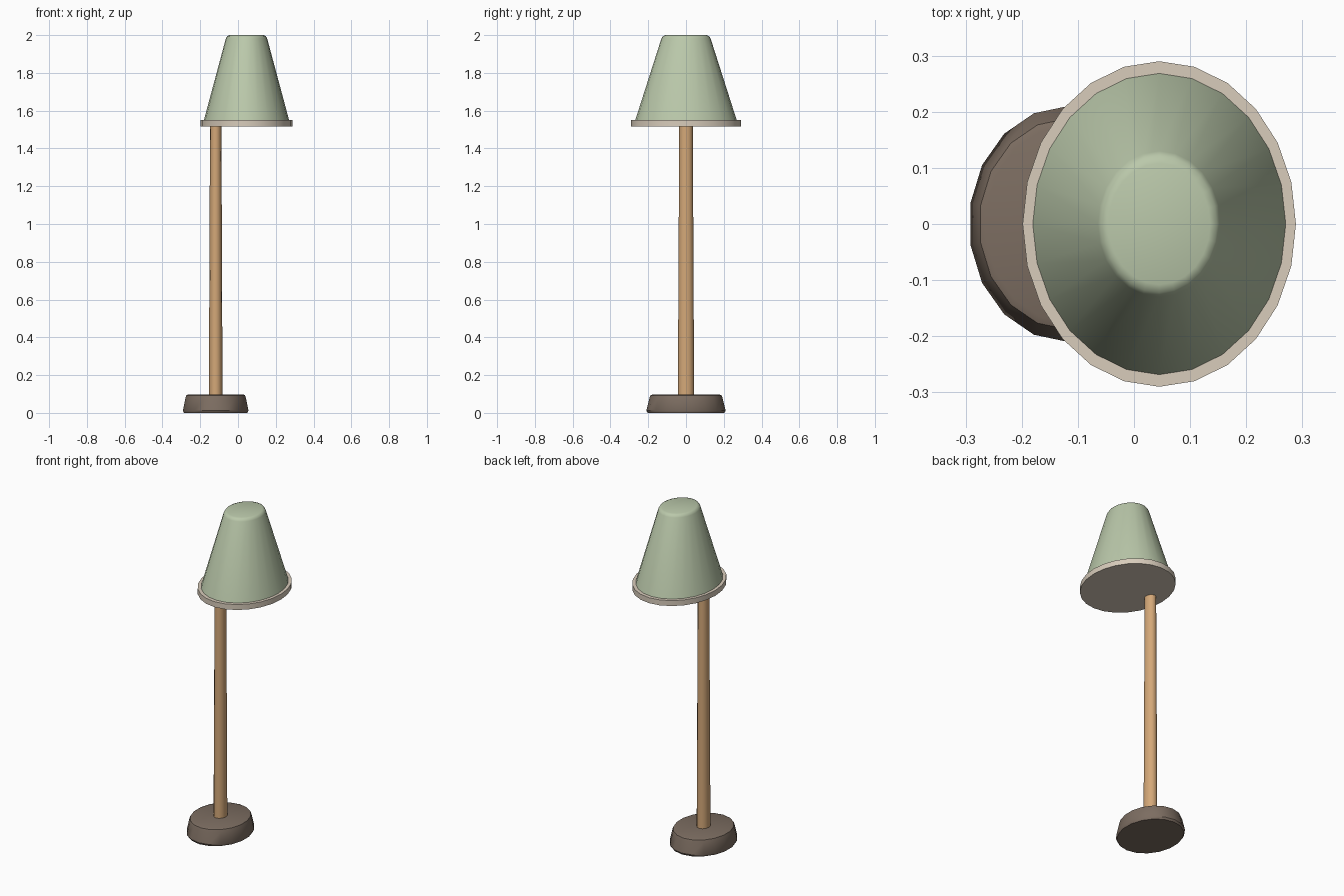
import bpy, bmesh, math

cube = bpy.data.objects.get("Cube")
if cube:
    bpy.data.objects.remove(cube, do_unlink=True)

OVAL = 0.84        # width of every part relative to its depth
STAND_X = -0.118   # axis of base and pole
SHADE_X = 0.045    # axis of the offset shade


def srgb(*rgb):
    """8-bit display colour to linear."""
    return tuple(((c / 255 + 0.055) / 1.055) ** 2.4 for c in rgb) + (1.0,)


def material(name, colour):
    mat = bpy.data.materials.new(name)
    mat.use_nodes = True
    mat.diffuse_color = colour
    mat.node_tree.nodes["Principled BSDF"].inputs["Base Color"].default_value = colour
    return mat


def lathe(name, x, profile, sides, mat):
    """Closed oval solid turned from (radius, height) points, bottom to top."""
    bm = bmesh.new()
    rings = []
    for radius, z in profile:
        angles = [math.pi / 2 + math.tau * i / sides for i in range(sides)]
        rings.append([bm.verts.new((radius * OVAL * math.cos(a), radius * math.sin(a), z))
                      for a in angles])
    for low, high in zip(rings, rings[1:]):
        for i in range(sides):
            j = (i + 1) % sides
            bm.faces.new((low[i], low[j], high[j], high[i]))
    bm.faces.new(rings[0][::-1])
    bm.faces.new(rings[-1])
    mesh = bpy.data.meshes.new(name)
    bm.to_mesh(mesh)
    bm.free()
    mesh.materials.append(mat)
    obj = bpy.data.objects.new(name, mesh)
    obj.location.x = x
    bpy.context.collection.objects.link(obj)
    bpy.ops.object.select_all(action='DESELECT')
    obj.select_set(True)
    bpy.context.view_layer.objects.active = obj
    bpy.ops.object.shade_smooth_by_angle(angle=math.radians(40))
    return obj


brown = material("dark brown", srgb(124, 109, 97))
wood = material("light wood", srgb(212, 168, 120))
cream = material("cream", srgb(216, 204, 187))
green = material("sage green", srgb(186, 200, 170))

# Weighted foot with softened edges
lathe("base", STAND_X,
      [(0.203, 0), (0.21, 0.012), (0.193, 0.08), (0.188, 0.093), (0.175, 0.098)], 18, brown)

# Slightly tapered pole
lathe("pole", STAND_X, [(0.043, 0.09), (0.036, 1.525)], 12, wood)

# Solid trim disc under the shade
lathe("shade_rim", SHADE_X, [(0.29, 1.517), (0.29, 1.55)], 24, cream)

# Conical shade with a rounded top edge
lathe("lamp_shade", SHADE_X,
      [(0.27, 1.545), (0.13, 1.983), (0.122, 1.995), (0.108, 2.0)], 24, green)
